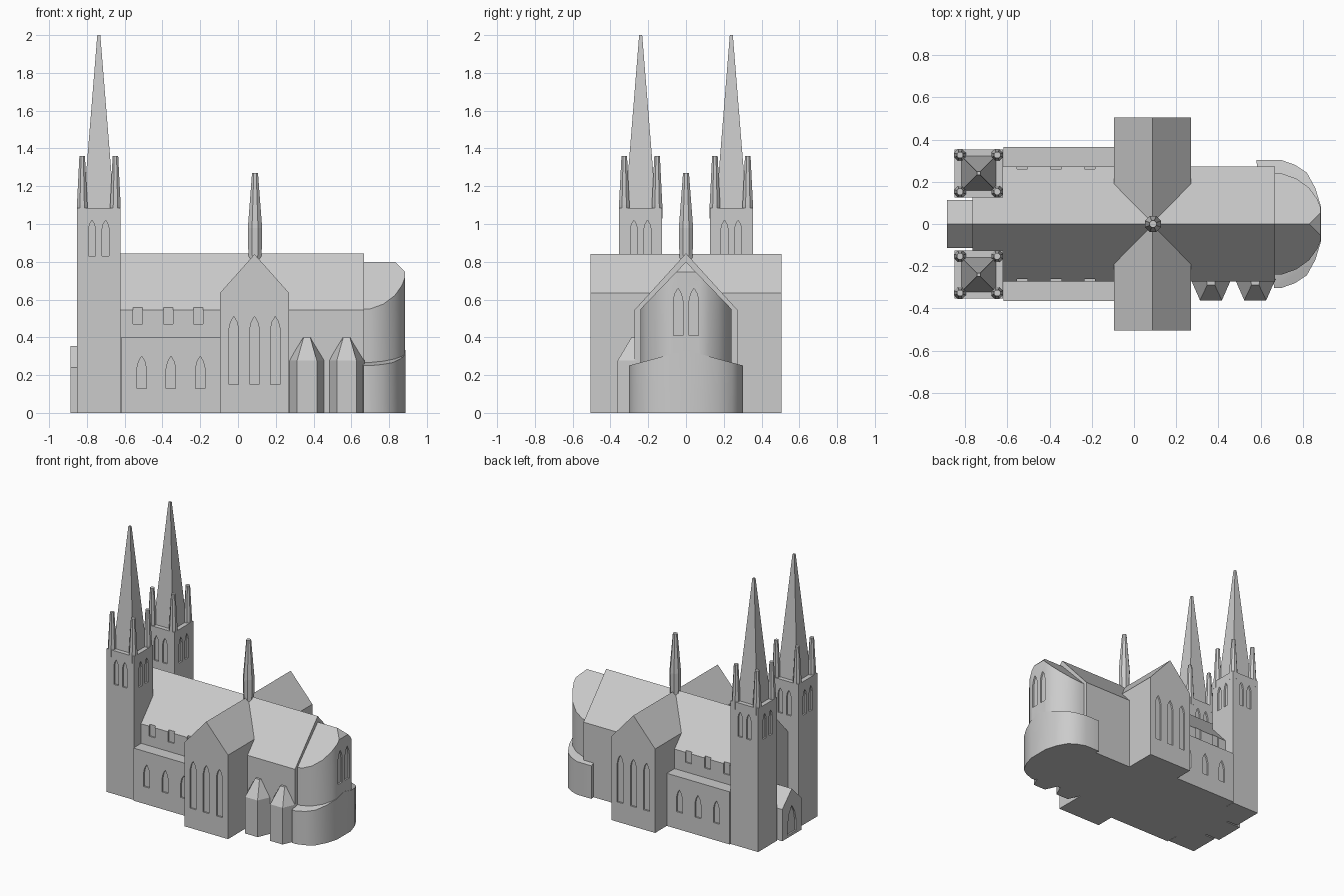
import bpy, bmesh, math
from mathutils import Vector

if "Cube" in bpy.data.objects:
    bpy.data.objects.remove(bpy.data.objects["Cube"])

stone = bpy.data.materials.new("grey_stone")
stone.diffuse_color = (0.6, 0.6, 0.6, 1)
stone.use_nodes = True
stone.node_tree.nodes["Principled BSDF"].inputs["Base Color"].default_value = stone.diffuse_color


def finish(name, bm):
    bmesh.ops.recalc_face_normals(bm, faces=bm.faces[:])
    me = bpy.data.meshes.new(name)
    bm.to_mesh(me)
    bm.free()
    me.materials.append(stone)
    ob = bpy.data.objects.new(name, me)
    bpy.context.collection.objects.link(ob)
    return ob


def loft(name, lower, upper):
    """Solid between two matching rings of 3D points."""
    bm = bmesh.new()
    a = [bm.verts.new(p) for p in lower]
    b = [bm.verts.new(p) for p in upper]
    n = len(a)
    bm.faces.new(a[::-1])
    bm.faces.new(b)
    for i in range(n):
        j = (i + 1) % n
        bm.faces.new((a[i], a[j], b[j], b[i]))
    return finish(name, bm)


def prism(name, plan, z0, z1, planes=()):
    """Extruded plan, trimmed by (point, outward normal) planes to form roofs."""
    ob = loft(name, [(x, y, z0) for x, y in plan], [(x, y, z1) for x, y in plan])
    bm = bmesh.new()
    bm.from_mesh(ob.data)
    for co, no in planes:
        r = bmesh.ops.bisect_plane(bm, geom=bm.verts[:] + bm.edges[:] + bm.faces[:], dist=1e-5,
                                   plane_co=co, plane_no=no, clear_outer=True)
        edges = [e for e in r["geom_cut"] if isinstance(e, bmesh.types.BMEdge)]
        bmesh.ops.holes_fill(bm, edges=edges)
    bmesh.ops.recalc_face_normals(bm, faces=bm.faces[:])
    bm.to_mesh(ob.data)
    bm.free()
    return ob


def rect(x0, x1, y0, y1):
    return [(x0, y0), (x1, y0), (x1, y1), (x0, y1)]


def gable_y(ridge, slope):
    """Roof planes falling to both sides in y."""
    return [((0, 0, ridge), (0, s * slope, 1)) for s in (-1, 1)]


def spire(name, x, y, sides, rings):
    """Stacked rings (z, radius) with a given number of sides."""
    bm = bmesh.new()
    loops = []
    for z, r in rings:
        loops.append([bm.verts.new((x + r * math.cos(math.tau * (i + .5) / sides),
                                    y + r * math.sin(math.tau * (i + .5) / sides), z))
                      for i in range(sides)])
    for a, b in zip(loops, loops[1:]):
        for i in range(sides):
            j = (i + 1) % sides
            bm.faces.new((a[i], a[j], b[j], b[i]))
    bm.faces.new(loops[0][::-1])
    bm.faces.new(loops[-1])
    return finish(name, bm)


def lancet(x, y, z0, z1, w, facing, depth=0.012):
    """Pointed-arch cutter lying across a wall at (x, y)."""
    f = Vector(facing + (0,))
    side = Vector((-f.y, f.x, 0))
    h = w / 2
    shape = [(-h, z0), (h, z0), (h, z1 - 1.3 * w), (h * .65, z1 - .55 * w), (0, z1),
             (-h * .65, z1 - .55 * w), (-h, z1 - 1.3 * w)]
    base = Vector((x, y, 0))
    ring = [[base + f * d + side * u + Vector((0, 0, v)) for u, v in shape] for d in (-depth, .02)]
    return loft("window_cutter", *ring)


def carve(ob, cutters):
    for c in cutters:
        c.hide_render = True
        c.hide_viewport = False
        c.display_type = 'WIRE'
        m = ob.modifiers.new("window_recess", 'BOOLEAN')
        m.object = c
        m.solver = 'EXACT'
    # bake the recesses and drop the cutters
    dg = bpy.context.evaluated_depsgraph_get()
    ob.data = bpy.data.meshes.new_from_object(ob.evaluated_get(dg))
    ob.modifiers.clear()
    for c in cutters:
        bpy.data.objects.remove(c)


# nave with clerestory recesses breaking the eaves
bay_x = (-0.21, -0.37, -0.53)
nave = prism("nave", rect(-0.765, 0.668, -0.272, 0.272), 0, 1, gable_y(0.845, 1.1))
cuts = []
for x in bay_x:
    for s in (-1, 1):
        w = prism("window_cutter", rect(x - .025, x + .025, s * .281 - .019, s * .281 + .019), .47, .6)
        cuts.append(w)
carve(nave, cuts)

# aisles along both sides of the nave
for s, side in ((-1, "front"), (1, "back")):
    y0, y1 = sorted((s * 0.2, s * 0.365))
    aisle = prism(side + "_aisle", rect(-0.62, -0.09, y0, y1), 0, 0.398)
    carve(aisle, [lancet(x, s * 0.365, .13, .30, .05, (0, s)) for x in (-0.2, -0.355, -0.51)])

# transept crossing the nave
roof = [((0.0875, 0, 0.84), (s * 1.12, 0, 1)) for s in (-1, 1)]
transept = prism("transept", rect(-0.095, 0.27, -0.505, 0.505), 0, 1, roof)
carve(transept, [lancet(0.0875 + dx, s * 0.505, .15, .51, .05, (0, s))
                 for s in (-1, 1) for dx in (-0.11, 0, 0.11)])

# crossing fleche
spire("crossing_fleche", 0.09, 0, 8, [(0.78, .037), (0.98, .041), (1.27, .017)])

# west porch
porch = prism("porch", rect(-0.887, -0.7, -0.115, 0.115), 0, .6, gable_y(0.355, 1.0))
carve(porch, [lancet(-0.887, 0, .02, .23, .1, (-1, 0))])

# twin west towers with spires and corner pinnacles
tx = -0.737
for s, side in ((-1, "front"), (1, "back")):
    ty = s * 0.24
    tower = prism(side + "_tower", rect(tx - .115, tx + .115, ty - .114, ty + .114), 0, 1.085)
    cuts = []
    for d in (-.036, .036):
        for f in (-1, 1):
            cuts.append(lancet(tx + d, ty + f * .114, .83, 1.02, .038, (0, f)))
            cuts.append(lancet(tx + f * .115, ty + d, .83, 1.02, .038, (f, 0)))
    carve(tower, cuts)
    spire(side + "_spire", tx, ty, 4, [(1.08, .082 * 2 ** .5), (2.0, .008 * 2 ** .5)])
    for i in (-1, 1):
        for j in (-1, 1):
            spire(side + "_pinnacle", tx + i * .088, ty + j * .087, 8,
                  [(1.03, .030), (1.1, .030), (1.36, .016)])


def mirrored(half):
    return half + [(x, -y) for x, y in reversed(half)]


# rounded choir: tall apse and the lower ambulatory around it
apse = prism("apse", mirrored([(0.6, .24), (0.70, .24), (0.77, .215), (0.83, .172), (0.868, .12),
                               (0.885, .078)]), 0, 1,
             gable_y(0.80, 1.04) + [((0.83, 0, 0.80), (1, 0, 1))])
carve(apse, [lancet(0.885, y, .41, .66, .05, (1, 0)) for y in (-.042, .042)])
plan = [(0.58, .303), (0.70, .303), (0.765, .28), (0.82, .243), (0.86, .17), (0.887, .082)]
low = mirrored(plan)
low[-1] = (0.665, -.303)
ambulatory = prism("ambulatory", low, 0, .5, gable_y(0.332, 0.27))

# faceted side chapels
for i, x in enumerate((0.365, 0.575)):
    def ring(z, w0, y0, w1, y1):
        return [(x - w0, y0, z), (x - w1, y1, z), (x + w1, y1, z), (x + w0, y0, z)]
    base = (0.096, -.262, .052, -.362)
    loft("chapel_%d" % (i + 1), ring(0, *base), ring(.277, *base))
    loft("chapel_roof_%d" % (i + 1), ring(.277, *base), ring(.398, .022, -.262, .018, -.29))

# soften only the curved choir walls
for ob in (apse, ambulatory):
    bpy.ops.object.select_all(action='DESELECT')
    ob.select_set(True)
    bpy.context.view_layer.objects.active = ob
    bpy.ops.object.shade_smooth_by_angle(angle=math.radians(38))
